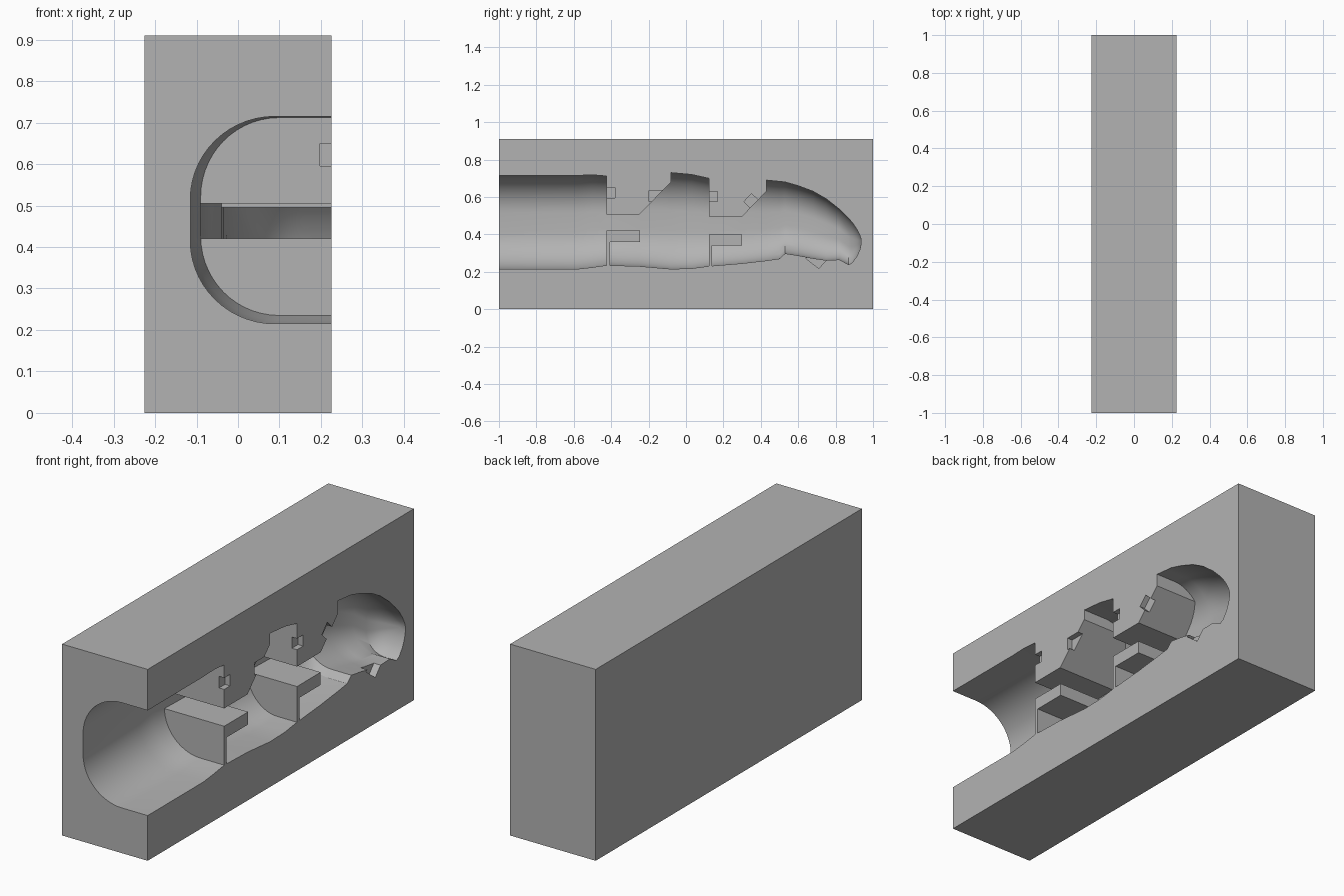
import bpy, bmesh, math

if "Cube" in bpy.data.objects:
    bpy.data.objects.remove(bpy.data.objects["Cube"])

RIGHT = 0.225   # open parting face of the mould
mat = bpy.data.materials.new("mould grey")
mat.diffuse_color = (0.45, 0.45, 0.45, 1)
mat.use_nodes = True
mat.node_tree.nodes["Principled BSDF"].inputs["Base Color"].default_value = mat.diffuse_color


def make(name, verts, faces):
    me = bpy.data.meshes.new(name)
    me.from_pydata(verts, [], faces)
    bm = bmesh.new()
    bm.from_mesh(me)
    bmesh.ops.recalc_face_normals(bm, faces=bm.faces)
    bm.to_mesh(me)
    bm.free()
    me.materials.append(mat)
    ob = bpy.data.objects.new(name, me)
    bpy.context.collection.objects.link(ob)
    return ob


def loft(name, rings):
    """Closed solid through rings with equal point counts."""
    n = len(rings[0])
    faces = [(k * n + i, k * n + (i + 1) % n, (k + 1) * n + (i + 1) % n, (k + 1) * n + i)
             for k in range(len(rings) - 1) for i in range(n)]
    faces += [tuple(range(n)), tuple((len(rings) - 1) * n + i for i in range(n))]
    return make(name, [p for r in rings for p in r], faces)


def prism(name, x0, x1, outline):
    """Side outline (y, z) extruded along x."""
    return loft(name, [[(x, y, z) for y, z in outline] for x in (x0, x1)])


def subtract(target, cutter):
    m = target.modifiers.new("cut", 'BOOLEAN')
    m.operation = 'DIFFERENCE'
    m.solver = 'EXACT'
    m.object = cutter
    bpy.context.view_layer.update()
    dg = bpy.context.evaluated_depsgraph_get()
    me = bpy.data.meshes.new_from_object(target.evaluated_get(dg))
    target.modifiers.clear()
    target.data = me
    bpy.data.objects.remove(cutter)


def section(y, top, bot, deep, steps=14):
    """Half of a rounded rectangle, open towards +x."""
    rx, rz = (RIGHT - deep) * 0.6, (top - bot) * 0.4
    pts = [(0.3, y, top)]
    for cz, start in ((top - rz, 90), (bot + rz, 180)):
        for i in range(steps + 1):
            a = math.radians(start + 90 * i / steps)
            pts.append((deep + rx + rx * math.cos(a), y, cz + rz * math.sin(a)))
    return pts + [(0.3, y, bot)]


# Finger-shaped cavity: y, top, bottom, deepest x
stations = [
    (-1.1, .715, .215, -.115), (-.58, .715, .215, -.115), (-.50, .718, .224, -.105),
    (-.425, .712, .235, -.09), (-.25, .728, .23, -.085), (-.08, .73, .215, -.08),
    (.03, .72, .218, -.065), (.12, .70, .23, -.04), (.30, .70, .245, -.035),
    (.43, .69, .26, -.035), (.50, .683, .27, -.033), (.53, .68, .298, -.03),
    (.60, .66, .287, -.022), (.68, .63, .272, -.008), (.75, .59, .262, .01),
    (.82, .535, .265, .035), (.87, .485, .238, .065), (.89, .462, .25, .08),
    (.915, .425, .285, .11), (.93, .395, .32, .15), (.936, .375, .35, .19)]
cavity = loft("cavity cutter", [section(*s) for s in stations])

# Upper hinge teeth with a sloped rear, and small square keys cut into them
teeth = [
    [(-.425, .505), (-.25, .505), (-.08, .68), (-.08, .85), (-.425, .85)],
    [(.122, .495), (.30, .495), (.43, .63), (.43, .85), (.122, .85)]]
keys = [
    [[(-.46, .595), (-.38, .595), (-.38, .65), (-.46, .65)],
     [(-.197, .575), (-.12, .575), (-.12, .635), (-.197, .635)]],
    [[(.08, .575), (.168, .575), (.168, .628), (.08, .628)],
     [(.31, .575), (.35, .618), (.40, .57), (.355, .53)]]]
for outline, cuts in zip(teeth, keys):
    tooth = prism("upper tooth", -.4, .4, outline)
    for k in cuts:
        subtract(tooth, prism("key cutter", .198, .5, k))
    subtract(cavity, tooth)

# Lower hinge shelves on thin walls
for y, top, length in ((-.425, .42, .18), (.122, .40, .178)):
    subtract(cavity, prism("lower shelf", -.4, .4, [
        (y, .05), (y + .018, .05), (y + .018, top - .06),
        (y + length, top - .06), (y + length, top), (y, top)]))

# Mould block with the cavity removed
block = prism("mould_block", -RIGHT, RIGHT, [(-1, 0), (1, 0), (1, .91), (-1, .91)])
subtract(block, cavity)

# Small wedge notch below the fingertip
subtract(block, prism("wedge cutter", .19, .3, [(.64, .272), (.71, .218), (.75, .262), (.70, .30)]))

bpy.ops.object.select_all(action='DESELECT')
block.select_set(True)
bpy.context.view_layer.objects.active = block
bpy.ops.object.shade_smooth_by_angle(angle=math.radians(30))
